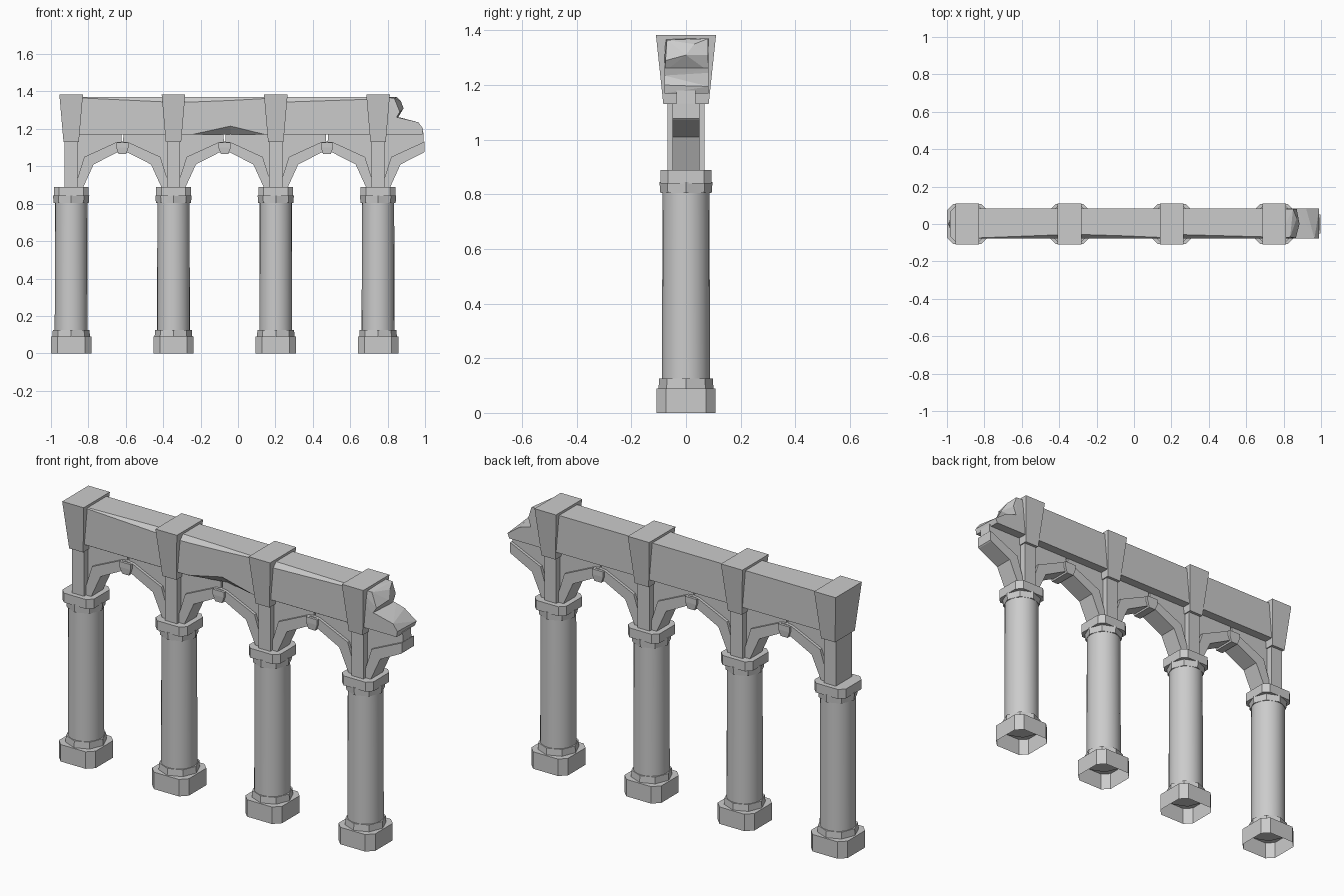
import bpy, bmesh, math
from mathutils import Vector

cube = bpy.data.objects.get("Cube")
if cube:
    bpy.data.objects.remove(cube, do_unlink=True)

stone = bpy.data.materials.new("grey stone")
stone.use_nodes = True
colour = (0.6, 0.6, 0.6, 1)
stone.diffuse_color = colour
stone.node_tree.nodes["Principled BSDF"].inputs["Base Color"].default_value = colour


def finish(name, bm, smooth=False):
    bmesh.ops.remove_doubles(bm, verts=bm.verts, dist=0.0002)
    bmesh.ops.recalc_face_normals(bm, faces=bm.faces)
    mesh = bpy.data.meshes.new(name)
    for f in bm.faces:
        f.smooth = smooth and len(f.verts) == 4
    bm.to_mesh(mesh)
    bm.free()
    mesh.materials.append(stone)
    obj = bpy.data.objects.new(name, mesh)
    bpy.context.collection.objects.link(obj)
    return obj


def loft(name, rings, open_start=False, smooth=False):
    """Skin a list of closed rings and cap the ends."""
    bm = bmesh.new()
    loops = [[bm.verts.new(p) for p in ring] for ring in rings]
    for a, b in zip(loops, loops[1:]):
        for i in range(len(a)):
            j = (i + 1) % len(a)
            bm.faces.new((a[i], a[j], b[j], b[i]))
    if not open_start:
        bm.faces.new(loops[0][::-1])
    bm.faces.new(loops[-1])
    return finish(name, bm, smooth)


def slab(name, outline, depth):
    """Extrude an x-z outline evenly to both sides of y = 0."""
    return loft(name, [[(x, y, z) for x, z in outline] for y in (-depth, depth)])


def hull(name, points):
    bm = bmesh.new()
    for p in points:
        bm.verts.new(p)
    bmesh.ops.convex_hull(bm, input=bm.verts)
    return finish(name, bm)


def chamfered(cx, h, c, z):
    k = h - c
    pts = [(h, -k), (h, k), (k, h), (-k, h), (-h, k), (-h, -k), (-k, -h), (k, -h)]
    return [(cx + x, y, z) for x, y in pts]


def circle(cx, r, z, n):
    return [(cx + r * math.cos(math.tau * i / n), r * math.sin(math.tau * i / n), z)
            for i in range(n)]


def rect(cx, hx, hy, z):
    return [(cx - hx, -hy, z), (cx + hx, -hy, z), (cx + hx, hy, z), (cx - hx, hy, z)]


SPACING = 0.547
HALF = SPACING / 2
centres = [-0.892 + SPACING * i for i in range(4)]

# Columns, piers and wedge-shaped cap blocks
for n, cx in enumerate(centres, 1):
    loft(f"column_base_{n}", [chamfered(cx, 0.108, 0.035, 0),
                              chamfered(cx, 0.108, 0.035, 0.09)], open_start=True)
    loft(f"base_ring_{n}", [circle(cx, 0.101, 0.085, 8), circle(cx, 0.098, 0.125, 8)])
    loft(f"column_shaft_{n}", [circle(cx, 0.088, 0.12, 24),
                               circle(cx, 0.086, 0.82, 24)], smooth=True)
    loft(f"capital_ring_{n}", [circle(cx, 0.094, 0.805, 8), circle(cx, 0.097, 0.845, 8)])
    loft(f"capital_{n}", [chamfered(cx, 0.093, 0.028, 0.84),
                          chamfered(cx, 0.093, 0.028, 0.89)])
    loft(f"pier_{n}", [rect(cx, 0.035, 0.068, 0.885), rect(cx, 0.035, 0.068, 1.15)])
    loft(f"cap_block_{n}", [rect(cx, 0.041, 0.083, 1.13), rect(cx, 0.063, 0.11, 1.383)])


# Half arches: a raised rib with a thinner spandrel wall behind it
def half_arch(name, cx, side, reach):
    rib = [(0.03, 0.885), (0.063, 0.885), (0.12, 1.01), (0.243, 1.073), (reach, 1.078),
           (reach, 1.132), (0.24, 1.128), (0.07, 1.05), (0.035, 0.94)]
    wall = [(0, 0.9), (0.045, 0.9), (0.09, 1.03), (0.235, 1.1),
            (reach - 0.003, 1.105), (reach - 0.006, 1.18), (0, 1.18)]
    slab(name + "_rib", [(cx + side * x, z) for x, z in rib], 0.05)
    slab(name + "_wall", [(cx + side * x, z) for x, z in wall], 0.035)


for n in range(3):
    half_arch(f"arch_{n + 1}_right", centres[n], 1, HALF)
    half_arch(f"arch_{n + 1}_left", centres[n + 1], -1, HALF)
    mid = centres[n] + HALF
    loft(f"keystone_{n + 1}", [rect(mid, 0.02, 0.06, 1.066), rect(mid, 0.033, 0.063, 1.1),
                               rect(mid, 0.033, 0.063, 1.128)])
half_arch("broken_arch", centres[3], 1, 0.248)


# Beam with a worn top front edge and a chip out of the lower front edge
def beam_section(x, worn, chip):
    front, back, low, top = -0.078, 0.083, 1.17, 1.37
    return [(x, back, low), (x, back, top), (x, front + worn * 0.8, top),
            (x, front, top - worn), (x, front, low + chip), (x, front + chip, low)]


wear = [(centres[0], 0.002, 0), (centres[1], 0.028, 0), (-0.24, 0.026, 0),
        (-0.04, 0.018, 0.045), (0.14, 0.008, 0), (centres[2], 0.006, 0),
        (centres[2] + 0.04, 0.027, 0), (centres[3], 0.01, 0), (0.8, 0.006, 0)]
for n, (a, b) in enumerate(((0, 2), (1, 6), (6, 9)), 1):
    # tiny offsets keep unworn corners distinct
    loft(f"beam_{n}", [beam_section(x, max(w, 0.001), max(c, 0.001))
                       for x, w, c in wear[a:b]])

# Broken rubble end of the beam
hull("broken_beam_top", [
    (0.77, -0.078, 1.37), (0.77, 0.083, 1.37), (0.77, -0.078, 1.23), (0.77, 0.083, 1.23),
    (0.835, -0.07, 1.365), (0.85, 0.08, 1.37), (0.87, 0.03, 1.35), (0.885, 0, 1.31),
    (0.865, -0.075, 1.29), (0.87, 0.08, 1.31), (0.84, -0.078, 1.25), (0.85, 0.083, 1.25)])
hull("broken_beam_bottom", [
    (0.77, -0.078, 1.17), (0.77, 0.083, 1.17), (0.77, -0.078, 1.28), (0.77, 0.083, 1.28),
    (0.86, -0.078, 1.26), (0.87, 0.083, 1.26), (0.965, -0.078, 1.235), (0.92, 0.083, 1.245),
    (0.99, -0.078, 1.2), (0.99, 0.083, 1.195), (0.985, -0.078, 1.17), (0.98, 0.083, 1.17)])
